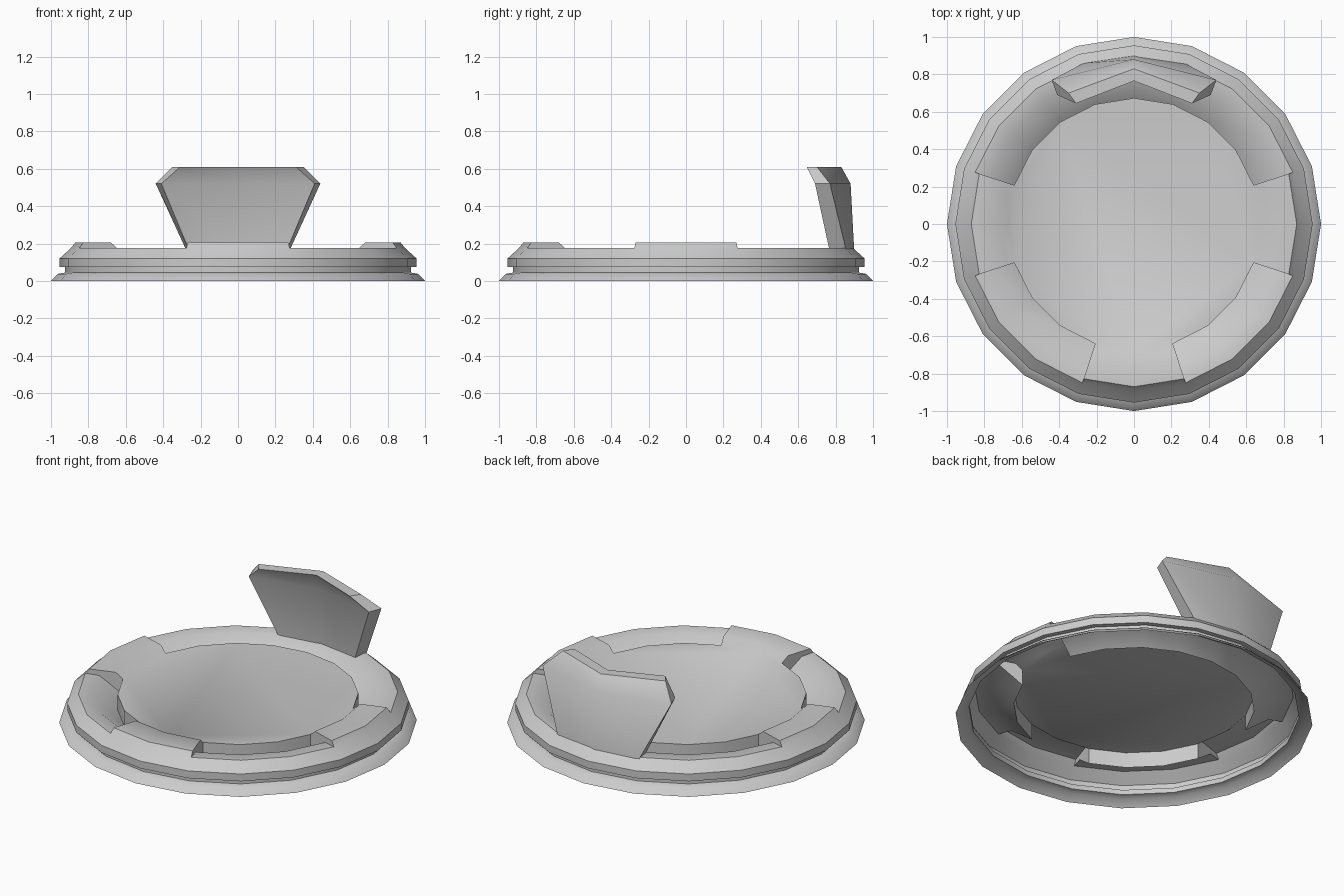
import bpy, bmesh, math

if "Cube" in bpy.data.objects:
    bpy.data.objects.remove(bpy.data.objects["Cube"])

SIDES = 20
STEP = 2 * math.pi / SIDES


def finish(bm, name, angle):
    bmesh.ops.remove_doubles(bm, verts=bm.verts, dist=1e-5)
    bmesh.ops.recalc_face_normals(bm, faces=bm.faces)
    mesh = bpy.data.meshes.new(name)
    bm.to_mesh(mesh)
    bm.free()
    ob = bpy.data.objects.new(name, mesh)
    bpy.context.collection.objects.link(ob)
    bpy.ops.object.select_all(action='DESELECT')
    bpy.context.view_layer.objects.active = ob
    ob.select_set(True)
    bpy.ops.object.shade_smooth_by_angle(angle=math.radians(angle))
    return ob


# Profiles as (radius, height): shared outer rim, raised rim, sunken groove
outer = [(1, 0), (.962, .038), (.925, .045), (.925, .075), (.955, .075),
         (.955, .12), (.893, .176)]
raised = [(.893, .176), (.87, .205), (.715, .205), (.673, .17)]
groove = [(.893, .176), (.81, .172), (.673, .075), (.673, .17)]


def point(i, p):
    a = i * STEP
    return (p[0] * math.cos(a), p[0] * math.sin(a), p[1])


def is_raised(i):
    return i % SIDES in (19, 0, 9, 10, 14, 15)


# Lid: 20-sided shell, open below, with three grooves between raised lands
bm = bmesh.new()


def face(coords):
    bm.faces.new([bm.verts.new(c) for c in coords])


for i in range(SIDES):
    profile = outer + (raised if is_raised(i) else groove)[1:]
    for p, q in zip(profile, profile[1:]):
        face([point(i, p), point(i + 1, p), point(i + 1, q), point(i, q)])
    # radial end wall where a groove meets a land
    if is_raised(i) != is_raised(i - 1):
        face([point(i, p) for p in raised + groove[2:0:-1]])
# flat centre
face([point(i, (.673, .17)) for i in range(SIDES)])
finish(bm, "lid", 45)

# Tab: bent upright plate, per level: z, back centre y, back side, front centre y, front side
levels = [(.15, .90, (.27, .86), .81, (.255, .77)),
          (.52, .88, (.44, .77), .785, (.41, .69)),
          (.61, .83, (.35, .70), .765, (.31, .645))]
bm = bmesh.new()
rings = []
for z, yb, (xb, sb), yf, (xf, sf) in levels:
    loop = [(-xb, sb), (0, yb), (xb, sb), (xf, sf), (0, yf), (-xf, sf)]
    rings.append([bm.verts.new((x, y, z)) for x, y in loop])
for low, high in zip(rings, rings[1:]):
    for j in range(6):
        k = (j + 1) % 6
        bm.faces.new([low[j], low[k], high[k], high[j]])
for r in (rings[0], rings[-1]):
    bm.faces.new([r[0], r[1], r[4], r[5]])
    bm.faces.new([r[1], r[2], r[3], r[4]])
finish(bm, "tab", 50)
